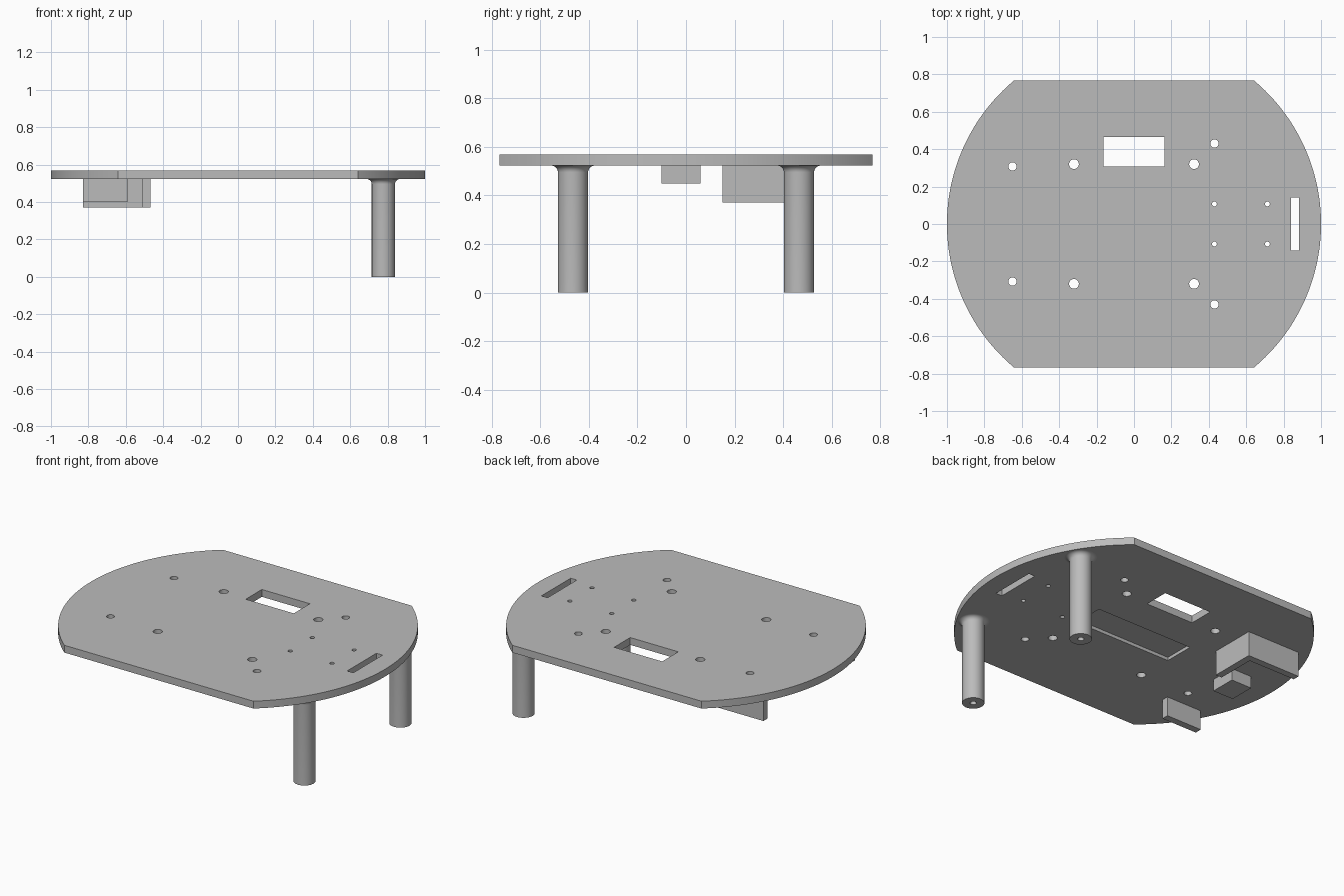
import bpy, bmesh
from math import cos, sin, pi, asin, radians
from mathutils import Matrix, Vector

cube = bpy.data.objects.get("Cube")
if cube:
    bpy.data.objects.remove(cube, do_unlink=True)

grey = bpy.data.materials.new("plain_grey")
grey.use_nodes = True
grey.diffuse_color = (0.5, 0.5, 0.5, 1)
grey.node_tree.nodes["Principled BSDF"].inputs["Base Color"].default_value = (0.5, 0.5, 0.5, 1)

BOTTOM, TOP = 0.523, 0.568     # underside and top of the plate
FLAT = 0.767                   # half depth of the trimmed disc


def make_object(name, bm):
    bmesh.ops.recalc_face_normals(bm, faces=bm.faces)
    mesh = bpy.data.meshes.new(name)
    bm.to_mesh(mesh)
    bm.free()
    mesh.materials.append(grey)
    obj = bpy.data.objects.new(name, mesh)
    bpy.context.collection.objects.link(obj)
    return obj


def smooth(obj):
    bpy.ops.object.select_all(action='DESELECT')
    obj.select_set(True)
    bpy.context.view_layer.objects.active = obj
    bpy.ops.object.shade_smooth_by_angle(angle=radians(30))


def prism(bm, outline, z0, z1):
    face = bm.faces.new([bm.verts.new((x, y, z0)) for x, y in outline])
    up = bmesh.ops.extrude_face_region(bm, geom=[face])["geom"]
    verts = [v for v in up if isinstance(v, bmesh.types.BMVert)]
    bmesh.ops.translate(bm, verts=verts, vec=(0, 0, z1 - z0))


def rect(x0, x1, y0, y1):
    return [(x0, y0), (x1, y0), (x1, y1), (x0, y1)]


def circle(x, y, r, n=32):
    return [(x + r * cos(2 * pi * i / n), y + r * sin(2 * pi * i / n)) for i in range(n)]


# Plate: a disc trimmed flat at front and back
half = asin(FLAT)
arc = [-half + 2 * half * i / 64 for i in range(65)]
outline = [(cos(a), sin(a)) for a in arc] + [(-cos(a), -sin(a)) for a in arc]
bm = bmesh.new()
prism(bm, outline, BOTTOM, TOP)
plate = make_object("plate", bm)

# Cutter: mirrored screw holes, window, slot and shallow underside recess
bm = bmesh.new()
low, high = BOTTOM - 0.1, TOP + 0.1
holes = [(-0.65, 0.308, 0.022), (-0.321, 0.32, 0.026), (0.321, 0.32, 0.026),
         (0.43, 0.43, 0.022), (0.43, 0.107, 0.013), (0.713, 0.107, 0.013)]
for x, y, r in holes:
    for side in (1, -1):
        prism(bm, circle(x, side * y, r), low, high)
prism(bm, rect(-0.163, 0.163, 0.308, 0.464), low, high)
prism(bm, rect(0.84, 0.882, -0.142, 0.142), low, high)
prism(bm, rect(-0.33, 0.33, -0.1, 0.09), low, BOTTOM + 0.02)
cutter = make_object("plate_cutter", bm)
cutter.hide_render = True

mod = plate.modifiers.new("openings", 'BOOLEAN')
mod.operation, mod.solver, mod.object = 'DIFFERENCE', 'EXACT', cutter
bpy.context.view_layer.update()
cut_mesh = bpy.data.meshes.new_from_object(
    plate.evaluated_get(bpy.context.evaluated_depsgraph_get()))
plate.modifiers.clear()
plate.data = cut_mesh
bpy.data.objects.remove(cutter, do_unlink=True)
smooth(plate)

# Legs: turned posts with a pilot hole below and a fillet under the plate
R, FILLET = 0.062, 0.028
profile = [(0, 0.3), (0.018, 0.3), (0.018, 0), (R, 0)]
profile += [(R + FILLET * (1 - cos(t)), BOTTOM - FILLET * (1 - sin(t)))
            for t in (pi / 2 * i / 8 for i in range(9))]
for name, y in (("front_leg", -0.465), ("back_leg", 0.465)):
    bm = bmesh.new()
    verts = [bm.verts.new((r, 0, z)) for r, z in profile]
    edges = [bm.edges.new(pair) for pair in zip(verts, verts[1:])]
    bmesh.ops.spin(bm, geom=verts + edges, cent=(0, 0, 0), axis=(0, 0, 1),
                   angle=2 * pi, steps=48)
    bmesh.ops.remove_doubles(bm, verts=bm.verts, dist=0.0002)
    bmesh.ops.translate(bm, verts=bm.verts, vec=(0.777, y, 0))
    smooth(make_object(name, bm))

# Underside fittings: corner bracket, small block and thin tab
fittings = {
    "corner_bracket": ([(-0.83, 0.435), (-0.83, 0.393), (-0.51, 0.393),
                        (-0.51, 0.15), (-0.468, 0.15), (-0.468, 0.435)], 0.37),
    "small_block": (rect(-0.80, -0.66, -0.1, 0.06), 0.45),
    "thin_tab": (rect(-0.83, -0.588, -0.455, -0.412), 0.403),
}
for name, (shape, z) in fittings.items():
    bm = bmesh.new()
    prism(bm, shape, z, BOTTOM)
    make_object(name, bm)
